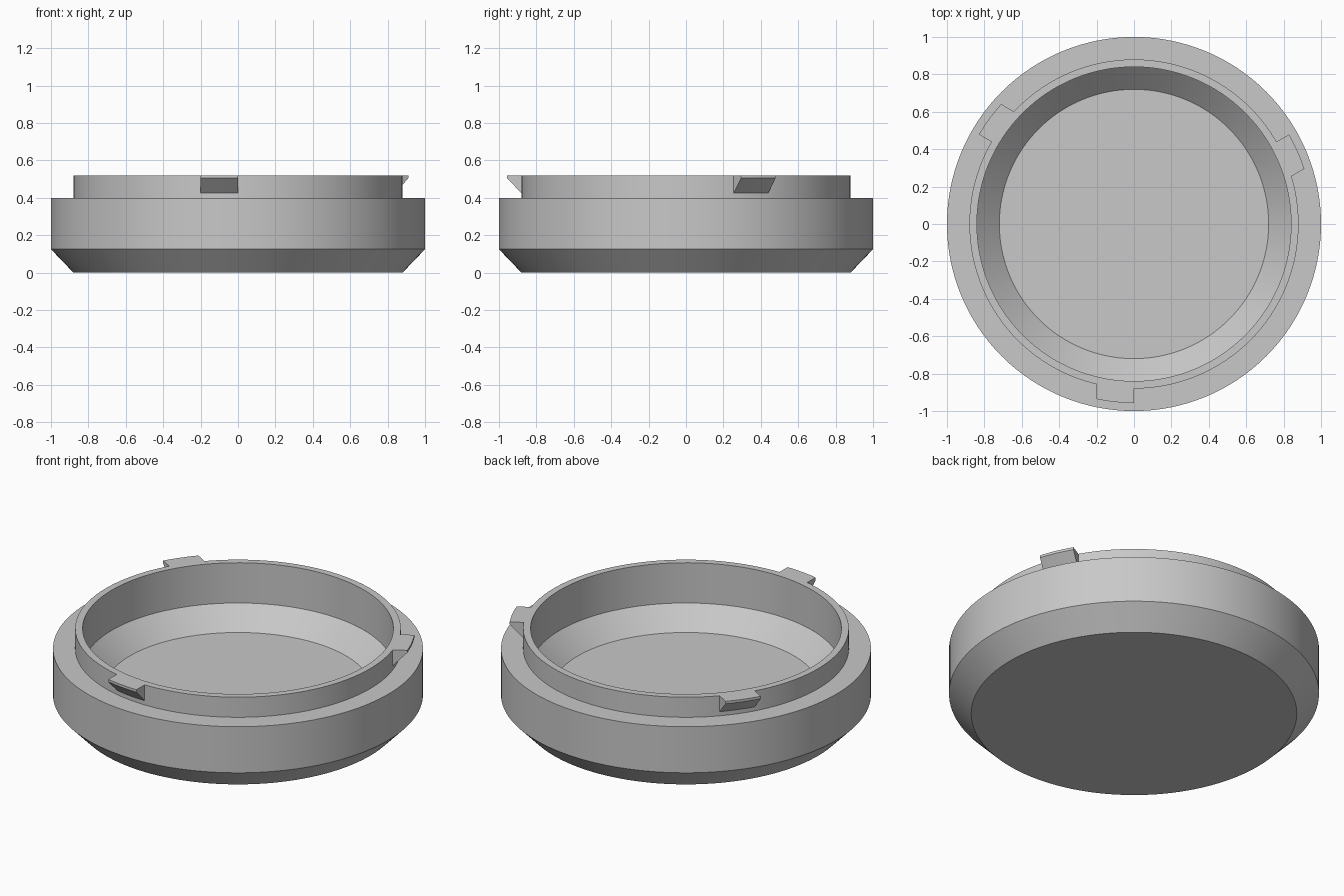
import bpy, bmesh
from math import sqrt, radians, tau
from mathutils import Matrix, Vector

SEGMENTS = 128
RIM_TOP = 0.52

cube = bpy.data.objects.get("Cube")
if cube:
    bpy.data.objects.remove(cube, do_unlink=True)

grey = bpy.data.materials.new("plain grey")
grey.use_nodes = True
colour = (0.58, 0.58, 0.58, 1)
grey.diffuse_color = colour
grey.node_tree.nodes["Principled BSDF"].inputs["Base Color"].default_value = colour


def finish(bm, name):
    bmesh.ops.recalc_face_normals(bm, faces=bm.faces)
    mesh = bpy.data.meshes.new(name)
    bm.to_mesh(mesh)
    bm.free()
    mesh.materials.append(grey)
    obj = bpy.data.objects.new(name, mesh)
    bpy.context.collection.objects.link(obj)
    return obj


def skin(bm, rings, closed):
    """Bridge equal rings of vertices; join the last to the first if closed."""
    n = len(rings)
    for i in range(n if closed else n - 1):
        a, b = rings[i], rings[(i + 1) % n]
        for j in range(len(a)):
            k = (j + 1) % len(a)
            bm.faces.new((a[j], a[k], b[k], b[j]))


# Hollow cap body: chamfered outside, stepped neck, sloped inside floor
profile = [(0.88, 0), (1, 0.125), (1, 0.4), (0.88, 0.4), (0.88, RIM_TOP),
           (0.84, RIM_TOP), (0.84, 0.28), (0.72, 0.16)]
bm = bmesh.new()
rings = []
for r, z in profile:
    rings.append([bm.verts.new(Matrix.Rotation(tau * i / SEGMENTS, 3, 'Z') @ Vector((r, 0, z)))
                  for i in range(SEGMENTS)])
skin(bm, rings, False)
bm.faces.new(rings[0])
bm.faces.new(rings[-1])
body = finish(bm, "cap_body")

# Three locking tabs around the neck, straight sided with a curved outer face
section = [(0.86, RIM_TOP), (0.957, RIM_TOP), (0.957, 0.505), (0.88, 0.425), (0.86, 0.425)]
bm = bmesh.new()
for turn in range(3):
    spin = Matrix.Rotation(radians(120 * turn), 3, 'Z')
    slices = []
    for i in range(9):
        x = -0.2 + 0.2 * i / 8
        slices.append([bm.verts.new(spin @ Vector((x, -sqrt(r * r - x * x), z)))
                       for r, z in section])
    skin(bm, slices, False)
    bm.faces.new(slices[0])
    bm.faces.new(slices[-1])
tabs = finish(bm, "locking_tabs")

# Smooth curved walls, crisp edges
for obj in (body, tabs):
    bpy.ops.object.select_all(action='DESELECT')
    obj.select_set(True)
    bpy.context.view_layer.objects.active = obj
    bpy.ops.object.shade_smooth_by_angle(angle=radians(25))
